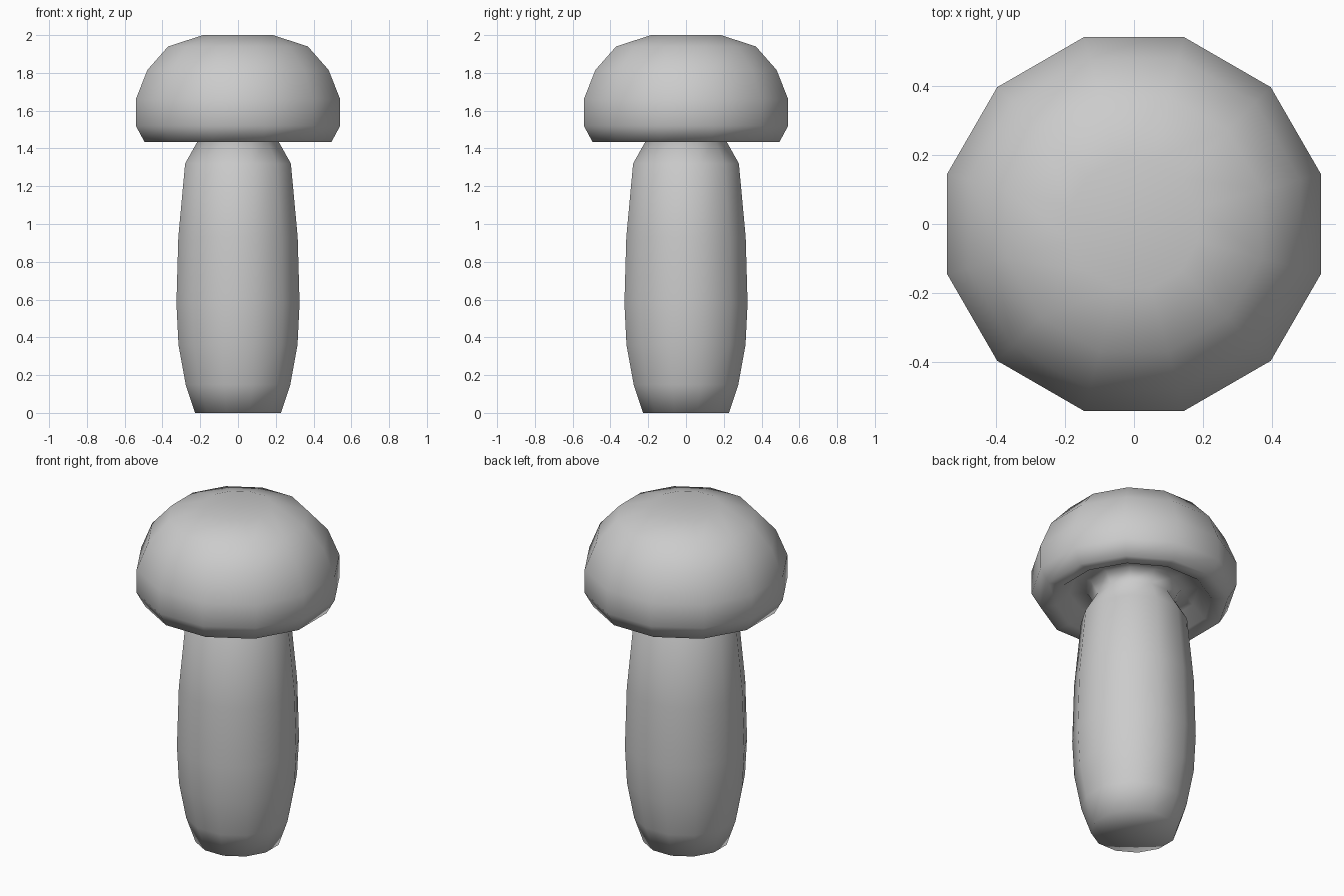
import bpy, math

if "Cube" in bpy.data.objects:
    bpy.data.objects.remove(bpy.data.objects["Cube"])

SIDES = 12
FLAT = math.cos(math.pi / SIDES)   # profile widths are measured across the flats


def lathe(name, profile):
    """Revolve (half width, z) points, closing both ends with a centre fan or pole."""
    verts, faces, rings = [], [], []
    for r, z in profile:
        n = SIDES if r > 0 else 1
        rings.append([len(verts) + i for i in range(n)])
        for i in range(n):
            a = 2 * math.pi * (i + 0.5) / SIDES
            verts.append((r / FLAT * math.cos(a), r / FLAT * math.sin(a), z))
    for low, high in zip(rings, rings[1:]):
        for i in range(SIDES):
            j = (i + 1) % SIDES
            if len(low) == 1:
                faces.append((low[0], high[j], high[i]))
            elif len(high) == 1:
                faces.append((low[i], low[j], high[0]))
            else:
                faces.append((low[i], low[j], high[j], high[i]))
    mesh = bpy.data.meshes.new(name)
    mesh.from_pydata(verts, [], faces)
    mesh.shade_smooth()
    obj = bpy.data.objects.new(name, mesh)
    bpy.context.collection.objects.link(obj)
    return obj


# Stem flows into the hollow underside, around the curled rim and over the cap
lathe("mushroom", [
    (0, 0), (0.227, 0), (0.277, 0.15), (0.315, 0.36), (0.326, 0.58),
    (0.316, 0.93), (0.28, 1.32), (0.21, 1.445),
    (0.25, 1.51), (0.34, 1.51), (0.41, 1.44),
    (0.495, 1.435), (0.541, 1.52), (0.541, 1.66), (0.48, 1.815),
    (0.37, 1.94), (0.185, 2.0), (0, 1.985),
])
